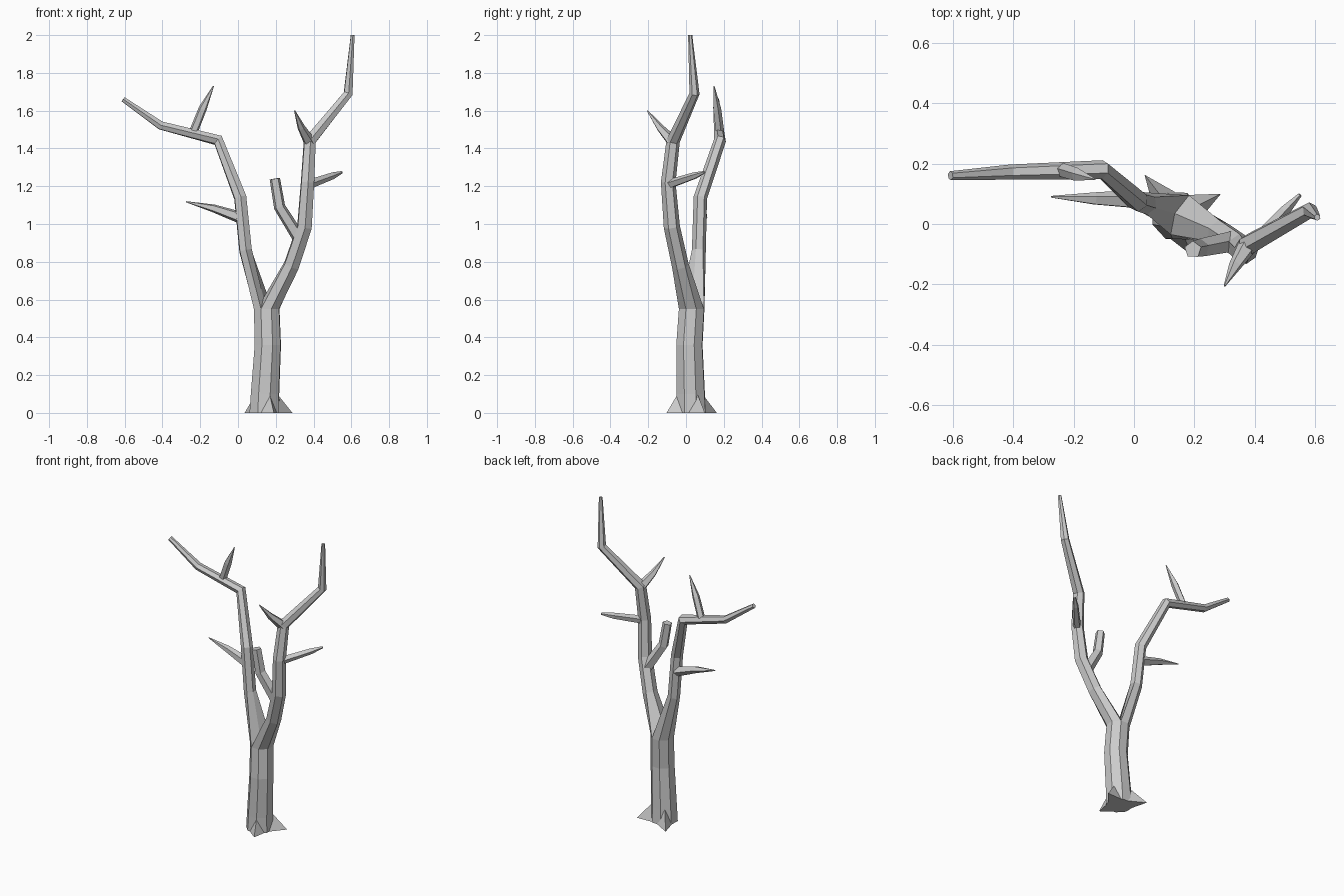
import bpy, bmesh
from math import cos, sin, radians
from mathutils import Vector

if "Cube" in bpy.data.objects:
    bpy.data.objects.remove(bpy.data.objects["Cube"])

UP = Vector((0, 0, 1))


def ring(bm, c, r, tangent, angles):
    q = UP.rotation_difference(tangent)
    return [bm.verts.new(Vector(c) + q @ Vector((r * cos(radians(a)), r * sin(radians(a)), 0)))
            for a in angles]


def bridge(bm, a, b):
    n = len(a)
    for i in range(n):
        bm.faces.new((a[i], a[(i + 1) % n], b[(i + 1) % n], b[i]))


def grow(bm, path, angles, start=None, origin=None):
    """Tube along (x, y, z, radius) points, mitred at bends, capped at the tip."""
    pts = [Vector(p[:3]) for p in path]
    prev = start
    for i, p in enumerate(path):
        before = pts[i - 1] if i else (origin or pts[0])
        t = Vector()
        if (pts[i] - before).length > 0:
            t += (pts[i] - before).normalized()
        if i + 1 < len(pts):
            t += (pts[i + 1] - pts[i]).normalized()
        cur = ring(bm, pts[i], p[3], t, angles)
        if prev:
            bridge(bm, prev, cur)
        else:
            bm.faces.new(cur[::-1])
        prev = cur
    bm.faces.new(prev)


def finish(bm, name):
    bmesh.ops.recalc_face_normals(bm, faces=bm.faces)
    me = bpy.data.meshes.new(name)
    bm.to_mesh(me)
    bm.free()
    ob = bpy.data.objects.new(name, me)
    bpy.context.collection.objects.link(ob)


# Trunk: eight sides, splitting into two six-sided limbs
SPLIT = -25
bm = bmesh.new()
angles8 = [SPLIT + 45 * (i - 2) for i in range(8)]
trunk = [(0.14, 0.027, 0, 0.084), (0.143, 0.025, 0.1, 0.08),
         (0.158, 0.018, 0.36, 0.074), (0.152, 0.03, 0.55, 0.072)]
rings = [ring(bm, p[:3], p[3], UP, angles8) for p in trunk]
bm.faces.new(rings[0][::-1])
for a, b in zip(rings, rings[1:]):
    bridge(bm, a, b)
top = rings[-1]
crotch = bm.verts.new((0.135, 0.035, 0.61))
fork = Vector((0.15, 0.03, 0.55))

right_limb = [(0.283, -0.03, 0.78, 0.045), (0.352, -0.075, 0.985, 0.043),
              (0.368, -0.094, 1.22, 0.039), (0.38, -0.068, 1.44, 0.036),
              (0.583, 0.045, 1.69, 0.027), (0.607, 0.022, 2.0, 0.011)]
left_limb = [(0.04, 0.068, 0.86, 0.037), (0.012, 0.076, 1.14, 0.036),
             (-0.105, 0.18, 1.443, 0.032), (-0.41, 0.172, 1.522, 0.025),
             (-0.608, 0.16, 1.66, 0.015)]
for path, half, heading in ((right_limb, top[0:5], SPLIT),
                            (left_limb, top[4:8] + top[0:1], SPLIT + 180)):
    grow(bm, path, [heading + 60 * (i - 2) for i in range(6)], half + [crotch], fork)
finish(bm, "trunk_and_limbs")

# Side branches and the broken stub
branches = {
    "left_low_twig": [(0.01, 0.08, 1.035, 0.033), (-0.13, 0.083, 1.083, 0.022), (-0.275, 0.09, 1.118, 0.003)],
    "left_high_twig": [(-0.235, 0.178, 1.49, 0.024), (-0.187, 0.163, 1.61, 0.023), (-0.13, 0.148, 1.73, 0.003)],
    "broken_stub": [(0.32, -0.06, 0.93, 0.036), (0.22, -0.08, 1.09, 0.032), (0.195, -0.085, 1.24, 0.029)],
    "right_low_twig": [(0.375, -0.09, 1.21, 0.026), (0.5, 0.045, 1.255, 0.019), (0.55, 0.097, 1.274, 0.007)],
    "right_high_twig": [(0.378, -0.07, 1.435, 0.033), (0.335, -0.138, 1.51, 0.021), (0.3, -0.205, 1.6, 0.003)],
}
for name, path in branches.items():
    bm = bmesh.new()
    grow(bm, path, [18 + 72 * i for i in range(5)])
    finish(bm, name)

# Root spurs around the base
base = Vector((0.14, 0.027, 0))
for i, tip in enumerate(((0.035, 0.163, 0), (0.288, 0.1, 0), (0.19, -0.103, 0))):
    tip = Vector(tip)
    d = (tip - base).normalized()
    side = d.cross(UP) * 0.045
    bm = bmesh.new()
    t = bm.verts.new(tip)
    l, r = (bm.verts.new(base + d * 0.065 + s) for s in (side, -side))
    a = bm.verts.new(base + d * 0.076 + UP * 0.1)
    for f in ((t, l, a), (t, a, r), (l, r, a), (t, r, l)):
        bm.faces.new(f)
    finish(bm, f"root_{i + 1}")
